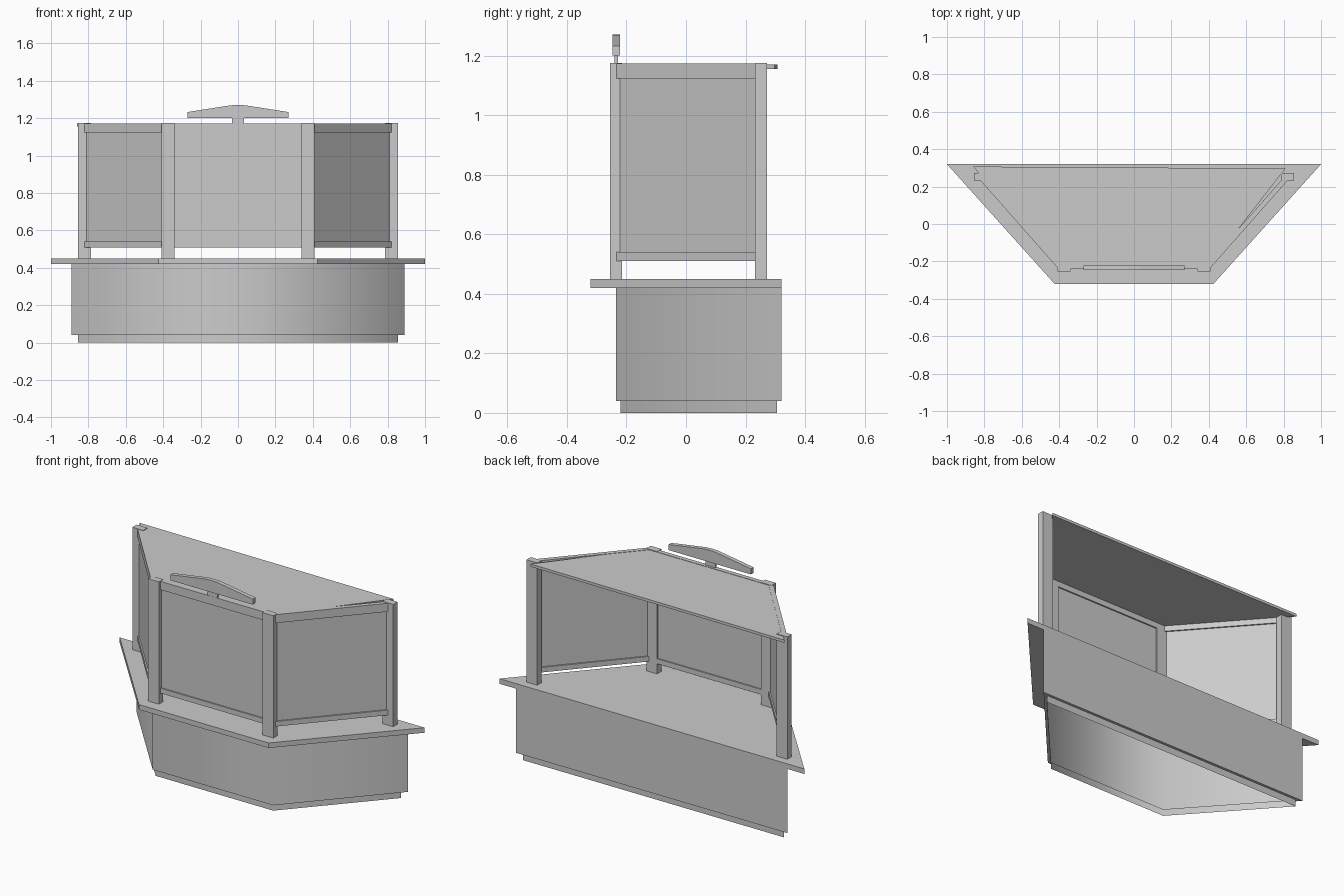
import bpy, bmesh, math
from mathutils import Vector

if "Cube" in bpy.data.objects:
    bpy.data.objects.remove(bpy.data.objects["Cube"])


def make_object(name, bm):
    bmesh.ops.recalc_face_normals(bm, faces=bm.faces)
    mesh = bpy.data.meshes.new(name)
    bm.to_mesh(mesh)
    bm.free()
    ob = bpy.data.objects.new(name, mesh)
    bpy.context.collection.objects.link(ob)
    return ob


def prism(name, outline, offset, lift=(0, 0, 0)):
    """Closed prism: 3D outline swept along an offset vector."""
    bm = bmesh.new()
    base = [Vector(p) + Vector(lift) for p in outline]
    a = [bm.verts.new(p) for p in base]
    b = [bm.verts.new(p + Vector(offset)) for p in base]
    n = len(a)
    bm.faces.new(a)
    bm.faces.new(b[::-1])
    for i in range(n):
        bm.faces.new((a[i], a[(i + 1) % n], b[(i + 1) % n], b[i]))
    return make_object(name, bm)


def slab(name, outline, z0, z1):
    return prism(name, [(x, y, z0) for x, y in outline], (0, 0, z1 - z0))


def box(name, x0, x1, y0, y1, z0, z1):
    return slab(name, [(x0, y0), (x1, y0), (x1, y1), (x0, y1)], z0, z1)


def bar(name, p, q, thick, z0, z1):
    """Upright board running from p to q in plan."""
    p, q = Vector(p), Vector(q)
    d = (q - p).normalized()
    n = Vector((-d.y, d.x)) * thick / 2
    return slab(name, [p - n, q - n, q + n, p + n], z0, z1)


def trapezoid(back_x, back_y, front_x, front_y):
    return [(-front_x, front_y), (front_x, front_y), (back_x, back_y), (-back_x, back_y)]


# Hollow base with recessed plinth, open underneath
outer = trapezoid(0.89, 0.32, 0.395, -0.235)
inner = trapezoid(0.855, 0.305, 0.385, -0.22)
bm = bmesh.new()
rings = [[bm.verts.new((x, y, z)) for x, y in o]
         for o, z in ((inner, 0), (inner, 0.04), (outer, 0.04), (outer, 0.42))]
for r, s in zip(rings, rings[1:]):
    for i in range(4):
        j = (i + 1) % 4
        bm.faces.new((r[i], r[j], s[j], s[i]))
base = make_object("base_cabinet", bm)
bpy.context.view_layer.objects.active = base
base.select_set(True)
bpy.ops.object.shade_smooth_by_angle(angle=math.radians(60))

# Counter top
slab("counter_top", trapezoid(1.0, 0.32, 0.425, -0.32), 0.42, 0.45)

# Posts
for side, s in (("left", -1), ("right", 1)):
    for row, x0, x1, y0, y1 in (("front", 0.34, 0.41, -0.255, -0.215),
                                ("back", 0.785, 0.855, 0.232, 0.272)):
        xs = sorted((s * x0, s * x1))
        box(f"{row}_{side}_post", *xs, y0, y1, 0.45, 1.175)

# Screen walls: thin panel with top and bottom rails
walls = {
    "front": ((-0.35, -0.228), (0.35, -0.228)),
    "left": ((-0.385, -0.242), (-0.815, 0.245)),
    "right": ((0.385, -0.242), (0.815, 0.245)),
}
for name, (p, q) in walls.items():
    bar(f"{name}_panel", p, q, 0.01, 0.53, 1.14)
    bar(f"{name}_top_rail", p, q, 0.026, 1.123, 1.173)
    bar(f"{name}_bottom_rail", p, q, 0.026, 0.51, 0.54)

# Roof sheet
slab("roof", [(-0.40, -0.228), (0.40, -0.228), (0.81, 0.297), (-0.86, 0.307)], 1.155, 1.171)

# Header sign on a short stem
half = [(0.27, 1.2), (0.27, 1.233), (0.04, 1.269)]
profile = half + [(0, 1.271)] + [(-x, z) for x, z in reversed(half)]
prism("header_sign", [(x, -0.247, z) for x, z in profile], (0, 0.025, 0))
box("header_stem", -0.033, 0.033, -0.24, -0.228, 1.165, 1.205)
